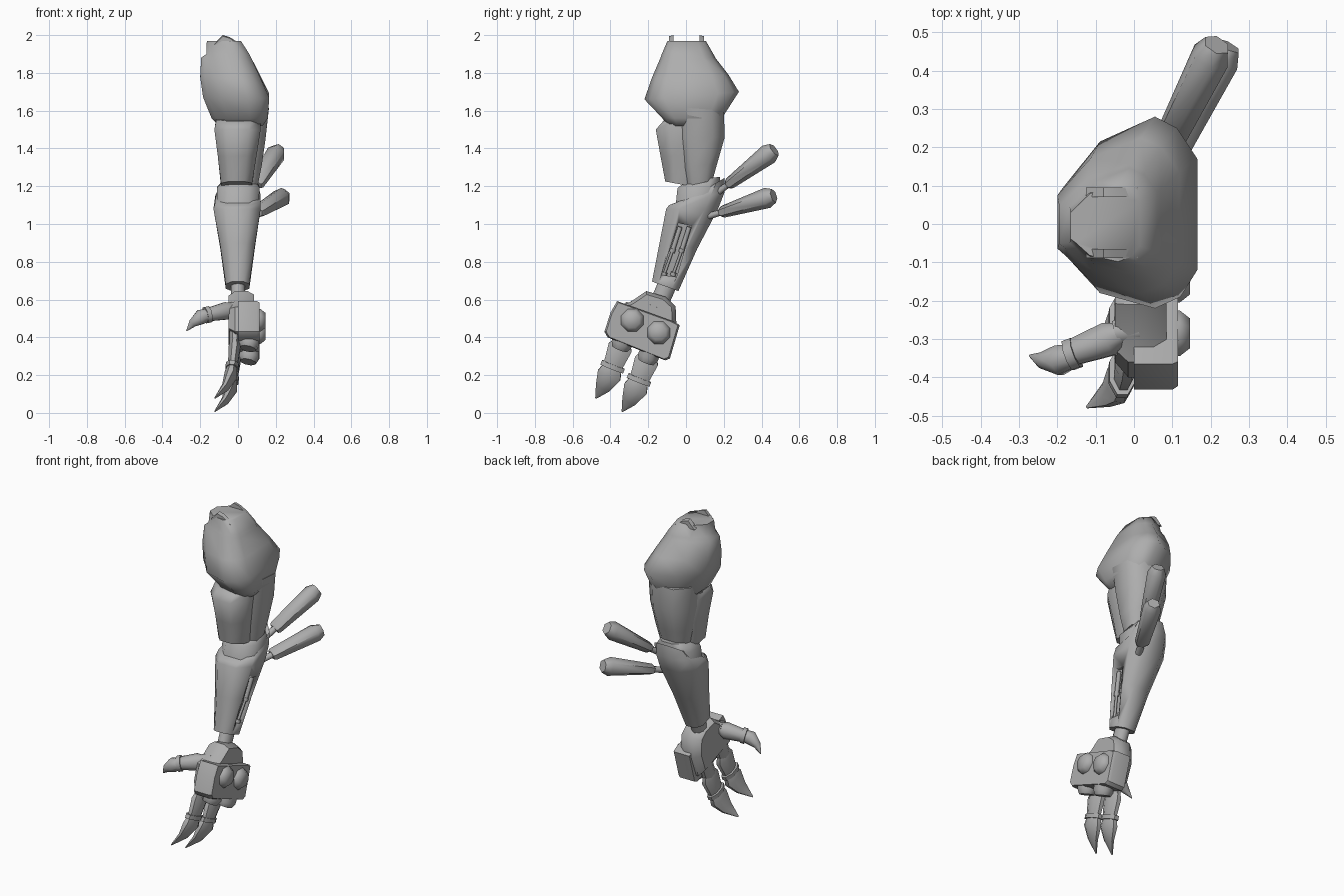
import bpy, bmesh, math
from mathutils import Vector

if "Cube" in bpy.data.objects:
    bpy.data.objects.remove(bpy.data.objects["Cube"], do_unlink=True)

steel = bpy.data.materials.new("grey_metal")
steel.use_nodes = True
GREY = (0.42, 0.42, 0.42, 1)
steel.diffuse_color = GREY
steel.node_tree.nodes["Principled BSDF"].inputs["Base Color"].default_value = GREY


def finish(name, bm, bevel, angle):
    """Turn a bmesh into a shaded object with an optional edge bevel."""
    bmesh.ops.recalc_face_normals(bm, faces=bm.faces)
    if bevel:
        bmesh.ops.bevel(bm, geom=bm.edges[:], offset=bevel, segments=1, affect='EDGES')
    me = bpy.data.meshes.new(name)
    bm.to_mesh(me)
    bm.free()
    me.materials.append(steel)
    ob = bpy.data.objects.new(name, me)
    bpy.context.collection.objects.link(ob)
    bpy.ops.object.select_all(action='DESELECT')
    ob.select_set(True)
    bpy.context.view_layer.objects.active = ob
    bpy.ops.object.shade_smooth_by_angle(angle=math.radians(angle))
    return ob


def skin(name, rings, bevel=0.0, angle=58):
    """Skin a list of equal point rings and cap both ends."""
    bm = bmesh.new()
    loops = [[bm.verts.new(p) for p in ring] for ring in rings]
    n = len(loops[0])
    for a, b in zip(loops, loops[1:]):
        for i in range(n):
            j = (i + 1) % n
            bm.faces.new((a[i], a[j], b[j], b[i]))
    bm.faces.new(loops[0])
    bm.faces.new(loops[-1])
    return finish(name, bm, bevel, angle)


def octagon(c):
    """Unit square outline with its corners cut to c."""
    return [(-c, -1), (c, -1), (1, -c), (1, c), (c, 1), (-c, 1), (-1, c), (-1, -c)]


def shell(name, levels, outline):
    """Armour shell; each level is front z, back z, x min/max, y min/max."""
    rings = []
    for zf, zb, x0, x1, y0, y1 in levels:
        rings.append([((x0 + x1) / 2 + u * (x1 - x0) / 2, (y0 + y1) / 2 + v * (y1 - y0) / 2,
                       (zf + zb) / 2 + v * (zb - zf) / 2) for u, v in outline])
    return skin(name, rings)


def tube(name, stations, sides=8, ref=(1, 0, 0)):
    """Tube along points; each station is point, radius along ref, radius across."""
    pts = [Vector(s[0]) for s in stations]
    rings = []
    for i, (_, ra, rb) in enumerate(stations):
        t = (pts[min(i + 1, len(pts) - 1)] - pts[max(i - 1, 0)]).normalized()
        b = t.cross(Vector(ref)).normalized()
        a = b.cross(t)
        rings.append([pts[i] + a * ra * math.cos(w) + b * rb * math.sin(w)
                      for w in (math.tau * (k + 0.5) / sides for k in range(sides))])
    return skin(name, rings)


def slab(name, outline, layers, bevel=0.0):
    """Side outline (y, z) repeated at each (x, scale) layer."""
    cy = sum(p[0] for p in outline) / len(outline)
    cz = sum(p[1] for p in outline) / len(outline)
    return skin(name, [[(x, cy + (y - cy) * s, cz + (z - cz) * s) for y, z in outline]
                       for x, s in layers], bevel, 40)


# Shoulder armour
shoulder_outline = [(0.37, 1), (0.7, 0.88), (1, 0.56), (1, -0.6), (0.75, -0.88), (0.37, -1),
                    (-0.45, -0.84), (-0.85, -0.52), (-1, -0.42), (-1, 0.26), (-0.45, 0.74)]
shell("shoulder_armour", [
    (1.52, 1.52, -0.10, 0.13, -0.10, 0.175),
    (1.56, 1.56, -0.14, 0.158, -0.125, 0.19),
    (1.66, 1.70, -0.185, 0.165, -0.22, 0.28),
    (1.77, 1.79, -0.20, 0.118, -0.182, 0.225),
    (1.88, 1.88, -0.195, 0.07, -0.135, 0.155),
    (1.90, 1.90, -0.168, 0.06, -0.128, 0.145),
    (1.97, 1.97, -0.165, 0.015, -0.098, 0.105)], shoulder_outline)
# Ridges either side of the top notch
for side, y, lean in (("front", -0.077, -0.012), ("back", 0.083, 0.012)):
    crest = [(-0.125, 1.955), (-0.08, 2.0), (-0.045, 1.99), (0.01, 1.955)]
    skin("shoulder_ridge_" + side, [[(x, y + d, z - 0.006 * (d == lean)) for x, z in crest]
                                    for d in (-lean, lean)])

# Upper arm: front plate and rear shell
shell("upper_arm_front", [
    (1.225, 1.19, -0.09, 0.075, -0.11, 0.08),
    (1.36, 1.36, -0.107, 0.098, -0.135, 0.12),
    (1.50, 1.50, -0.125, 0.12, -0.16, 0.12),
    (1.545, 1.57, -0.115, 0.12, -0.12, 0.12)], octagon(0.5))
shell("upper_arm_back", [
    (1.20, 1.23, -0.07, 0.105, 0.0, 0.14),
    (1.30, 1.32, -0.09, 0.125, -0.02, 0.165),
    (1.46, 1.46, -0.115, 0.147, -0.05, 0.205),
    (1.62, 1.60, -0.125, 0.163, -0.06, 0.20)], octagon(0.5))

# Elbow and forearm
shell("elbow", [
    (1.05, 1.08, -0.115, 0.105, -0.06, 0.15),
    (1.19, 1.20, -0.11, 0.115, -0.045, 0.18),
    (1.225, 1.25, -0.07, 0.08, 0.0, 0.18)], octagon(0.5))
forearm = shell("forearm", [
    (0.695, 0.645, -0.065, 0.06, -0.18, -0.04),
    (0.90, 0.87, -0.095, 0.09, -0.14, 0.06),
    (1.08, 1.08, -0.13, 0.12, -0.105, 0.17),
    (1.10, 1.17, -0.12, 0.12, -0.09, 0.205),
    (1.13, 1.245, -0.085, 0.105, 0.02, 0.205)], octagon(0.5))

# Recess in the outer side of the forearm
slot = [(-0.04, 1.005), (0.03, 0.99), (-0.05, 0.72), (-0.13, 0.73)]
cutter = skin("slot_cutter", [[(x + (0.05 if z > 0.9 else 0.01), y, z) for y, z in slot]
                              for x in (0.02, 0.2)])
cutter.hide_render = True
mod = forearm.modifiers.new("slot", 'BOOLEAN')
mod.object, mod.operation, mod.solver = cutter, 'DIFFERENCE', 'EXACT'
bpy.context.view_layer.objects.active = forearm
bpy.ops.object.modifier_apply(modifier="slot")
bpy.data.objects.remove(cutter, do_unlink=True)
# Twin pistons in the recess
for i, dy in enumerate((-0.018, 0.03)):
    top, mid, low = [Vector(p) + Vector((0, dy, 0)) for p in
                     ((0.083, -0.013, 0.985), (0.068, -0.053, 0.86), (0.046, -0.097, 0.735))]
    tube(f"piston_sleeve_{i + 1}", [(top, .013, .013), (mid, .013, .013)])
    tube(f"piston_rod_{i + 1}", [(mid, .008, .008), (low, .008, .008)])
    d = (low - mid).normalized() * 0.01
    for k, p in enumerate((mid, low)):
        tube(f"piston_collar_{i + 1}_{k + 1}", [(p - d, .016, .016), (p + d, .016, .016)])

# Fins behind the elbow: thin pin then a flaring body with a chamfered end
for name, a, b in (("upper", (0.085, 0.205, 1.195), (0.207, 0.45, 1.38)),
                   ("lower", (0.09, 0.165, 1.055), (0.235, 0.445, 1.143))):
    a, b = Vector(a), Vector(b)
    tube(f"fin_pin_{name}", [(a.lerp(b, -0.15), .02, .018), (a.lerp(b, 0.2), .02, .018)])
    tube(f"fin_{name}", [(a.lerp(b, 0.07), .036, .025), (a.lerp(b, 0.11), .044, .032),
                         (a.lerp(b, 0.95), .053, .055), (a.lerp(b, 1.07), .036, .038)], 6)

# Wrist and hand
tube("wrist", [((0, -0.09, 0.70), .04, .05), ((0, -0.155, 0.55), .04, .05)], 10)
tube("wrist_collar", [((0.005, -0.145, 0.615), .035, .055), ((0.02, -0.17, 0.55), .07, .09)], 10)
slab("palm", [(-0.21, 0.645), (-0.11, 0.615), (-0.055, 0.565), (-0.05, 0.45), (-0.10, 0.32),
              (-0.40, 0.43), (-0.36, 0.56), (-0.295, 0.587)],
     [(-0.05, 0.8), (-0.015, 1.0), (0.05, 1.0), (0.085, 0.85)])
slab("knuckle_plate", [(-0.365, 0.592), (-0.40, 0.53), (-0.432, 0.43), (-0.415, 0.40),
                       (-0.11, 0.278), (-0.085, 0.288), (-0.033, 0.465), (-0.07, 0.485)],
     [(0.0, 1.0), (0.10, 1.0), (0.115, 0.95)])
for i, (y, z) in enumerate(((-0.285, 0.49), (-0.145, 0.425))):
    tube(f"knuckle_knob_{i + 1}", [((0.09, y, z), .064, .064), ((0.12, y, z), .064, .064),
                                   ((0.146, y, z), .042, .042)], 8, (0, 0, 1))

# Two fingers with stubs, joint rings and curved claws
down = Vector((0, -0.37, -0.93))
for i, base in enumerate(((-0.018, -0.325, 0.405), (-0.018, -0.185, 0.335))):
    o = Vector(base)
    at = lambda s, x=0.0, y=0.0: o + down * s + Vector((x, y, 0))
    n = i + 1
    tube(f"finger_stub_{n}", [(at(-0.06, 0.08), .058, .06), (at(0.045, 0.075), .058, .06),
                              (at(0.07, 0.07), .045, .045)], 8)
    tube(f"finger_joint_{n}", [(at(-0.05), .03, .05), (at(0.045), .03, .05)], 8)
    tube(f"finger_{n}", [(at(0.03), .024, .052), (at(0.065), .034, .07),
                         (at(0.165, -0.01), .027, .056)], 8)
    tube(f"finger_ring_{n}", [(at(0.16, -0.012), .037, .07), (at(0.185, -0.014), .037, .07)], 8)
    tube(f"claw_{n}", [(at(0.18, -0.014), .028, .056), (at(0.22, -0.02), .036, .07),
                       (at(0.29, -0.05, -0.008), .02, .043),
                       (at(0.352, -0.105, -0.022), .003, .004)], 8)

# Thumb reaching to the inner side
Y = (0, 1, 0)
tube("thumb_base", [((0.01, -0.27, 0.55), .045, .05), ((-0.05, -0.285, 0.55), .035, .035)], 8, Y)
tube("thumb", [((-0.03, -0.285, 0.55), .032, .035), ((-0.065, -0.30, 0.54), .048, .05),
               ((-0.16, -0.335, 0.52), .037, .038)], 8, Y)
tube("thumb_ring", [((-0.15, -0.335, 0.522), .043, .047), ((-0.172, -0.343, 0.517), .043, .047)], 8, Y)
tube("thumb_claw", [((-0.165, -0.345, 0.518), .034, .036), ((-0.195, -0.355, 0.508), .042, .043),
                    ((-0.24, -0.355, 0.475), .022, .024), ((-0.272, -0.343, 0.435), .003, .003)], 8, Y)
